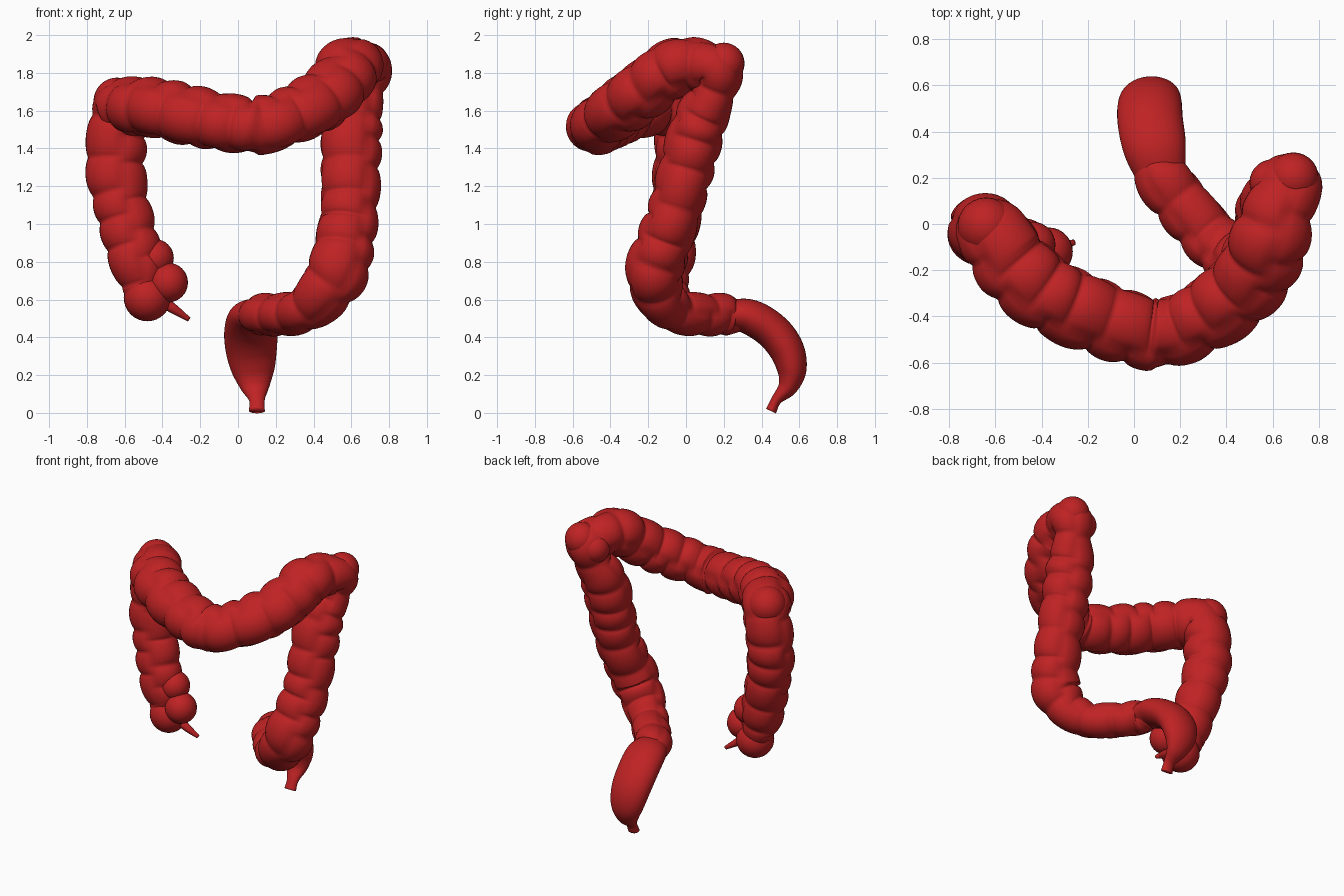
import bpy, bmesh, math
from mathutils import Vector, Quaternion

if "Cube" in bpy.data.objects:
    bpy.data.objects.remove(bpy.data.objects["Cube"], do_unlink=True)

red = bpy.data.materials.new("deep red")
red.use_nodes = True
colour = (0.52, 0.016, 0.017, 1)
red.diffuse_color = colour
red.node_tree.nodes["Principled BSDF"].inputs["Base Color"].default_value = colour


def spline(points, step):
    """Evenly spaced samples of a smooth curve through points given in hundredths."""
    pts = [Vector(p) / 100 for p in points]
    pts = [pts[0] * 2 - pts[1]] + pts + [pts[-1] * 2 - pts[-2]]
    out = []
    for a, b, c, d in zip(pts, pts[1:], pts[2:], pts[3:]):
        n = max(2, round((c - b).length / step))
        for i in range(n):
            t = i / n
            out.append((b * 2 + (c - a) * t + (a * 2 - b * 5 + c * 4 - d) * t ** 2
                        + (b * 3 - a - c * 3 + d) * t ** 3) / 2)
    return out + [pts[-2]]


def finish(bm, name):
    bmesh.ops.recalc_face_normals(bm, faces=bm.faces)
    mesh = bpy.data.meshes.new(name)
    bm.to_mesh(mesh)
    bm.free()
    obj = bpy.data.objects.new(name, mesh)
    bpy.context.collection.objects.link(obj)
    mesh.materials.append(red)
    mesh.shade_smooth()


def tube(name, points, pouch=0.0, flat=1.0, pitch=0.17, sides=36, step=0.012):
    """Sweep a tube along points of x, y, z and radius, swelling into pouches."""
    rows = spline(points, step)
    centres = [row.xyz for row in rows]
    last = len(rows) - 1
    bm = bmesh.new()
    rings, travelled = [], 0.0
    tangent = (centres[1] - centres[0]).normalized()
    side = tangent.orthogonal().normalized()
    for i, c in enumerate(centres):
        ahead = (centres[min(i + 1, last)] - centres[max(i - 1, 0)]).normalized()
        side = (tangent.rotation_difference(ahead) @ side).normalized()
        tangent = ahead
        travelled += (c - centres[max(i - 1, 0)]).length
        thin = tangent.cross(Vector((1, 0, 0))).normalized()
        ring = []
        for k in range(sides):
            angle = math.tau * k / sides
            sector = 3 * k // sides
            # Three bands pull the wall in; pouches swell between the creases
            band = abs(math.sin(1.5 * angle)) ** 0.5
            wobble = 0.15 * math.sin(travelled * 9 + sector * 2)
            wave = travelled / pitch + sector * 0.4 + wobble
            crease = 1 - abs(math.sin(math.pi * wave)) ** 0.55
            dip = 0.6 * (1 - band) + crease * (0.3 + 0.7 * band)
            off = Quaternion(tangent, angle) @ side * rows[i].w * (1.05 - pouch * dip)
            off -= thin * off.dot(thin) * (1 - flat)
            ring.append(bm.verts.new(c + off))
        rings.append(ring)
    for a, b in zip(rings, rings[1:]):
        for k in range(sides):
            n = (k + 1) % sides
            bm.faces.new((a[k], a[n], b[n], b[k]))
    bm.faces.new(rings[0])
    bm.faces.new(rings[-1])
    finish(bm, name)


def bulge(name, x, y, z, radius):
    bm = bmesh.new()
    bmesh.ops.create_uvsphere(bm, u_segments=28, v_segments=16, radius=radius / 100)
    bmesh.ops.translate(bm, verts=bm.verts, vec=Vector((x, y, z)) / 100)
    finish(bm, name)


# Rising limb, crossing limb, falling limb and lower bend in one continuous tube
tube("large_bowel", [
    (-49, -10, 60, 9),
    (-54, -9, 80, 14),
    (-62, -5, 112, 15),
    (-65, -3, 130, 16),
    (-64, -2, 148, 16),
    (-61, -3, 161, 16),
    (-54, -15, 162, 17),
    (-41, -28, 161, 17),
    (-24, -37, 157, 17),
    (7, -47, 152, 16),
    (25, -43, 156, 16),
    (42, -32, 164, 17),
    (53, -20, 173, 17),
    (59, -6, 183, 17),
    (64, 9, 184, 15),
    (67, 17, 180, 14),
    (64, 14, 168, 13),
    (60, 6, 150, 16),
    (59, -5, 110, 15.5),
    (56, -12, 90, 16),
    (52, -17, 74, 16.5),
    (42, -13, 60, 14),
    (31, -3, 53, 12.5),
    (13, 19, 52, 12),
    (10, 29, 51, 9)], pouch=0.19, flat=0.92)

# Smooth flattened end chamber, narrowing to the outlet
tube("end_chamber", [
    (12, 20, 52, 10),
    (9, 33, 51, 13),
    (7, 45, 44, 13.5),
    (7, 53, 34, 13),
    (8, 56, 23, 11),
    (9, 54, 14, 7.5),
    (10, 48, 7, 4),
    (10, 45, 1, 4)], flat=0.68)

# Blind pouch at the start and its side lobes
bulge("blind_pouch", -48, -10, 61, 12.5)
bulge("pouch_side_lobe", -37, -12, 69, 10.5)
bulge("pouch_upper_lobe", -44, -9, 82, 10)
bulge("pouch_outer_lobe", -57, -10, 76, 9.5)

# Lobes capping the two upper bends
bulge("right_bend_lobe", -64, -1, 165, 12.5)
bulge("left_bend_lobe", 69, 20, 185, 11)
bulge("left_bend_inner_lobe", 60, 18, 180, 10)

# Thin worm-like tail
tube("tail", [
    (-40, -10, 59, 3),
    (-34, -10, 55, 2.5),
    (-26, -8, 49.5, 1.2)], sides=14)
